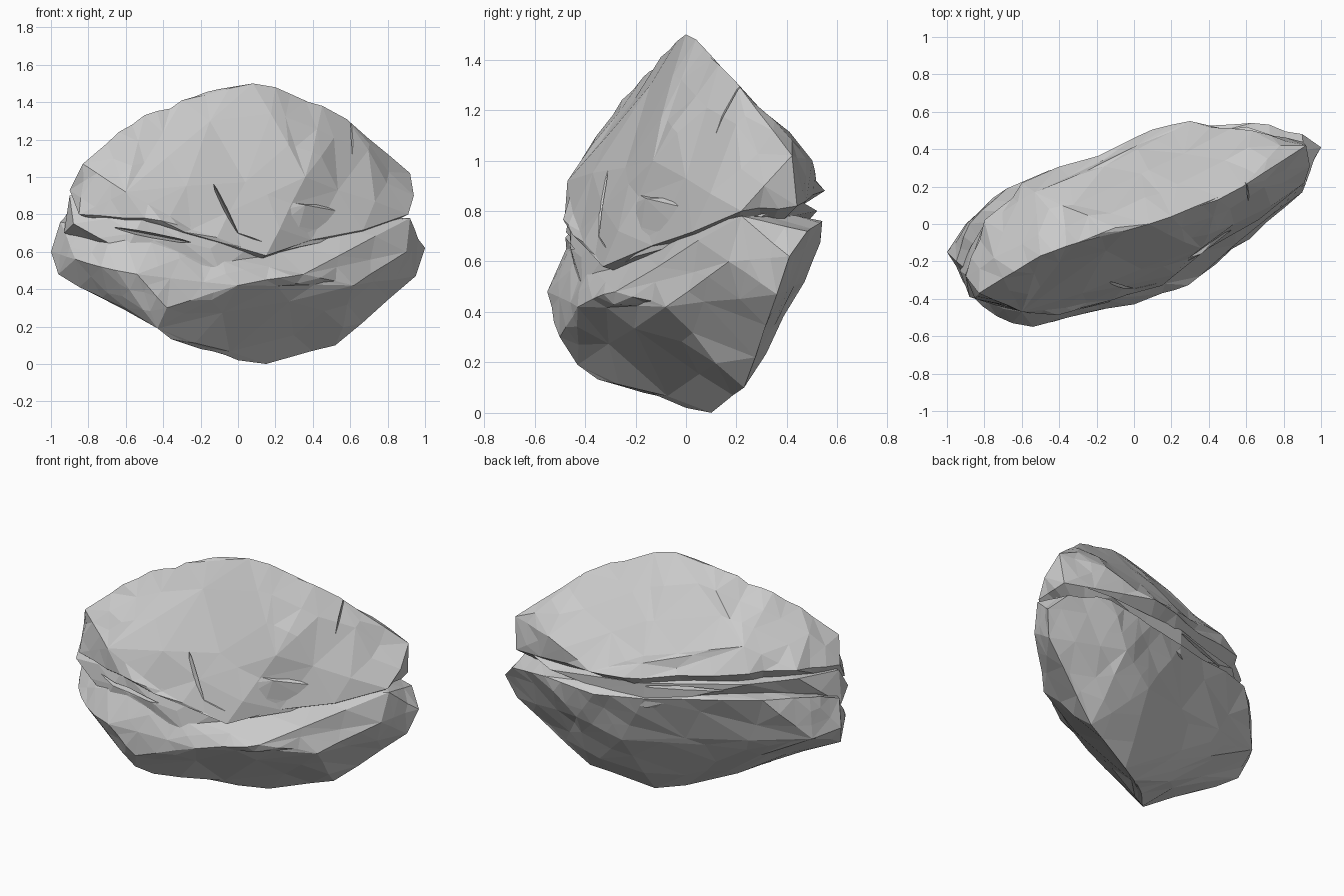
import bpy, bmesh, random
from itertools import combinations
from mathutils import Vector, noise

if "Cube" in bpy.data.objects:
    bpy.data.objects.remove(bpy.data.objects["Cube"])

random.seed(4)

def hull(name, pts, cuts=0, rough=0.0):
    """Convex chunk; cuts/rough add broken facets while keeping the main corners."""
    jit = lambda: random.uniform(-4e-4, 4e-4)
    pts = [Vector(p) + Vector((jit(), jit(), jit())) for p in pts]
    bm = bmesh.new()
    vs = [bm.verts.new(p) for p in pts]
    for i, j, k in combinations(range(len(pts)), 3):
        n = (pts[j] - pts[i]).cross(pts[k] - pts[i])
        d = n.dot(pts[i])
        pos = neg = False
        for m, p in enumerate(pts):
            if m not in (i, j, k):
                if n.dot(p) > d:
                    pos = True
                else:
                    neg = True
                if pos and neg:
                    break
        if not (pos and neg):
            bm.faces.new((vs[i], vs[k], vs[j]) if pos else (vs[i], vs[j], vs[k]))
    bmesh.ops.delete(bm, geom=[v for v in vs if not v.link_faces], context='VERTS')
    if cuts:
        corners = [v.co.copy() for v in bm.verts]
        long_edges = [e for e in bm.edges if e.calc_length() > 0.22]
        bmesh.ops.subdivide_edges(bm, edges=long_edges, cuts=cuts)
        bmesh.ops.triangulate(bm, faces=bm.faces)
        bm.normal_update()
        for v in bm.verts:
            if min((v.co - c).length for c in corners) > 1e-4:
                v.co += v.normal * rough * (noise.noise(v.co * 3.5) + random.uniform(-.3, .3))
    bmesh.ops.recalc_face_normals(bm, faces=bm.faces)
    me = bpy.data.meshes.new(name)
    bm.to_mesh(me)
    bm.free()
    ob = bpy.data.objects.new(name, me)
    bpy.context.collection.objects.link(ob)
    return ob

def boolean(target, other, op):
    m = target.modifiers.new(op.lower(), 'BOOLEAN')
    m.operation, m.object, m.solver = op, other, 'EXACT'
    bpy.context.view_layer.objects.active = target
    bpy.ops.object.modifier_apply(modifier=m.name)
    bpy.data.objects.remove(other)

def crack(a, b, out, width, depth):
    """Wedge cut from a to b on the surface, facing direction out."""
    a, b, out = Vector(a), Vector(b), Vector(out).normalized()
    side = (b - a).cross(out).normalized() * width
    mid = (a + b) / 2
    pts = [a + out * .1, b + out * .1, mid + out * .15 + side, mid + out * .15 - side * .6,
           a - out * depth * .4, b - out * depth * .4, mid - out * depth]
    boolean(rock, hull("crack_cutter", pts), 'DIFFERENCE')

# Upper block: leaning ridge, broad front slab, sloping back with a steep rim
upper = [
    (.08, 0, 1.5), (.2, .04, 1.48), (-.1, -.02, 1.47), (-.3, -.1, 1.41), (-.5, -.17, 1.33),
    (.45, .13, 1.38), (.58, .2, 1.31), (-.7, -.29, 1.18), (-.83, -.37, 1.07),
    (.73, .3, 1.15), (.78, .42, 1.08), (.92, .42, 1.02), (.94, .31, .9), (.91, .22, .8),
    (.36, -.13, 1.0), (.15, -.33, .58), (-.1, -.29, .95), (-.25, -.42, .72),
    (-.5, -.48, .78), (-.6, -.47, .92), (-.85, -.4, .8), (-.9, -.28, .93),
    (-.8, .02, .98), (-.6, .22, .98), (-.53, .17, 1.12), (0, .46, .88), (.02, .4, 1.0),
    (.3, .55, .88), (.63, .5, 1.0), (.9, .44, .82), (0, 0, .45)]
rock = hull("rock", upper, 2, .03)

# Lower block: wide keel tapering to a blunt foot
lower = [
    (-1, -.15, .6), (-.95, -.2, .76), (-.96, -.2, .48), (-.87, -.38, .56), (-.65, -.53, .5),
    (-.54, -.55, .48), (-.38, -.5, .3), (-.43, -.43, .19), (-.6, -.4, .3),
    (0, -.43, .42), (.15, -.37, .45), (.35, -.28, .48), (.62, -.08, .42), (.9, .17, .6),
    (.92, .22, .78), (1, .41, .62), (.95, .36, .47), (.65, .29, .25), (.52, .23, .1),
    (.35, .18, .07), (.15, .1, 0), (0, 0, .02), (-.2, -.17, .08), (.9, .48, .72),
    (.63, .54, .76), (.3, .51, .72), (0, .43, .74), (.45, .47, .52), (.2, .37, .4),
    (-.68, .19, .82), (-.88, 0, .82), (-.9, 0, .56), (-.5, .1, .42), (-.2, -.4, .6),
    (-.6, -.47, .66)]
boolean(rock, hull("lower_block", lower, 2, .025), 'UNION')

# Core that closes the joint between the two blocks
core = [
    (-.9, -.27, .9), (-.93, -.25, .7), (-.88, -.39, .75), (-.5, -.46, .8), (-.45, -.46, .66),
    (-.2, -.4, .73), (-.1, -.29, .92), (-.1, -.41, .5), (-.6, -.47, .6), (-.8, 0, .92),
    (-.58, .2, .9), (0, .43, .84), (0, .42, .68), (.6, .52, .8), (.86, .43, .85),
    (.86, .25, .75), (.3, -.2, .62), (.36, -.16, .85)]
boolean(rock, hull("core", core, 1, .02), 'UNION')

# Cracks on the front, the right end and the back
F, B = (0, -1, 0), (-.35, 1, 0)
crack((-.66, -.46, .73), (-.25, -.43, .65), F, .04, .08)
crack((-.13, -.29, .96), (.0, -.35, .7), F, .04, .05)
crack((.0, -.35, .7), (.17, -.34, .64), F, .03, .04)
crack((.6, .22, 1.3), (.62, .1, 1.1), (.7, -1, .2), .03, .04)
crack((-.45, .25, .84), (0, .42, .82), B, .05, .06)
